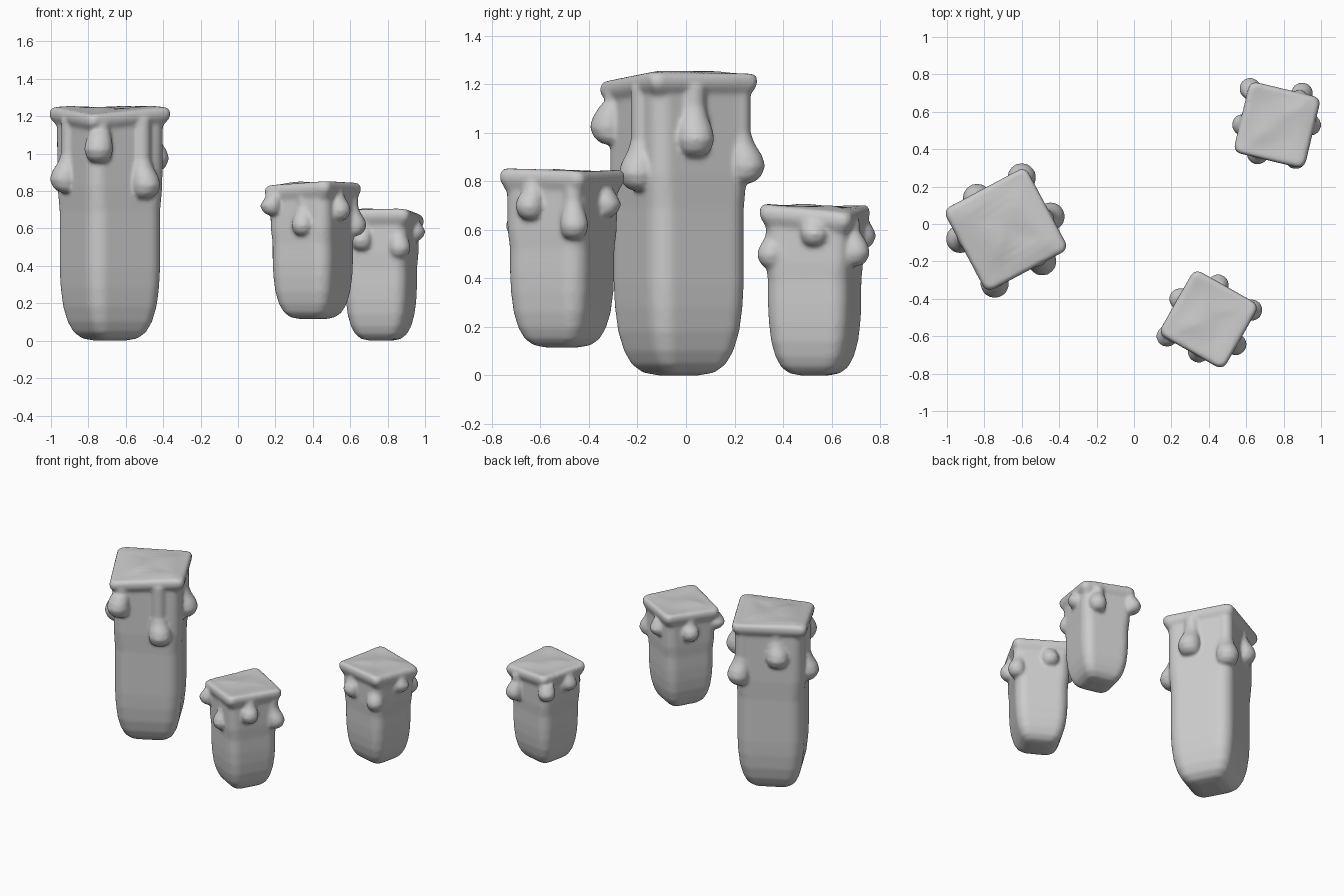
import bpy, bmesh
from math import sin, cos, pi, radians
from mathutils import Vector

if "Cube" in bpy.data.objects:
    bpy.data.objects.remove(bpy.data.objects["Cube"])


def outline(a, r, n=8):
    """Rounded square, half width a and corner radius r."""
    pts = []
    for q in range(4):
        cx, cy = [(1, 1), (-1, 1), (-1, -1), (1, -1)][q]
        for i in range(n + 1):
            t = pi / 2 * (q + i / n)
            pts.append((cx * (a - r) + r * cos(t), cy * (a - r) + r * sin(t)))
    return pts


def loft(bm, rings):
    """Bridge equal-length rings of points and cap both ends."""
    rows = [[bm.verts.new(p) for p in ring] for ring in rings]
    n = len(rows[0])
    for lo, hi in zip(rows, rows[1:]):
        for i in range(n):
            j = (i + 1) % n
            bm.faces.new((lo[i], lo[j], hi[j], hi[i]))
    bm.faces.new(rows[0][::-1])
    bm.faces.new(rows[-1])


def slab(bm, centre, angle, profile):
    """Rounded-square column from (half width, corner radius, z) rows."""
    c, s = cos(angle), sin(angle)
    loft(bm, [[(centre[0] + x * c - y * s, centre[1] + x * s + y * c, z)
               for x, y in outline(a, r)] for a, r, z in profile])


def drip(bm, centre, x, y, bottom, top, r):
    """Wax run: thin neck hugging the wall, ending in a fat bulb."""
    out = (Vector((x, y)) - Vector(centre)).normalized()
    rows = [(bottom, .3, .25), (bottom + .1 * r, .65, .2),
            (bottom + .4 * r, .92, .1), (bottom + r, 1.08, 0),
            (bottom + 1.6 * r, 1.0, .1), (bottom + 2.3 * r, .8, .35)]
    if top - .03 > bottom + 2.9 * r:
        rows += [(bottom + 2.9 * r, .72, .5), (top - .03, .72, .5)]
    rings = []
    for z, k, inward in rows:
        px, py = x - out.x * r * inward, y - out.y * r * inward
        rings.append([(px + k * r * cos(i * pi / 8), py + k * r * sin(i * pi / 8), z)
                      for i in range(16)])
    loft(bm, rings)


def candle(name, centre, deg, base, top, body, rb, cap, low, droop, r, drips):
    bm = bmesh.new()
    ang = radians(deg)
    # body with rounded foot and slightly thicker melted upper part
    k = body / .22
    foot = [(.3, 0), (.55, .012), (.72, .045), (.84, .1), (.93, .18), (.98, .28), (1, .38)]
    prof = [(body * f, rb * f, base + z * k) for f, z in foot]
    h = top - base
    prof += [(body, rb, base + h * .55), (body * 1.03, rb * .9, base + h * .66),
             (body * 1.03, rb * .8, top - .05)]
    slab(bm, centre, ang, prof)
    # overhanging melted cap
    rc = .04
    prof = [(body * .95, rc, top - .11), (body * 1.02, rc, top - .09),
            (cap - .008, rc, top - .065), (cap, rc, top - .045),
            (cap, rc, top - .018), (cap - .012, rc, top)]
    prof += [(cap * f, rc * f, top) for f in (.85, .7, .55, .4, .25, .1)]
    slab(bm, centre, ang, prof)
    for x, y, bottom in drips:
        drip(bm, centre, x, y, bottom, top - .02, r)
    # sagging corner and gentle ripples on the top
    low = Vector(low) - Vector(centre)
    for v in bm.verts:
        if v.co.z > top - .12:
            p = v.co.xy - Vector(centre)
            t = max(0, p.dot(low) / low.length_squared)
            v.co.z -= droop * t * t
            v.co.z -= .007 * (1 + sin(p.x * 22) * cos(p.y * 19 + 1))
    bmesh.ops.recalc_face_normals(bm, faces=bm.faces)
    me = bpy.data.meshes.new(name)
    bm.to_mesh(me)
    bm.free()
    ob = bpy.data.objects.new(name, me)
    bpy.context.collection.objects.link(ob)
    # fuse everything and soften the joins like wax
    m = ob.modifiers.new("fuse", 'REMESH')
    m.mode = 'VOXEL'
    m.voxel_size = .01
    m.use_smooth_shade = True
    m = ob.modifiers.new("soften", 'SMOOTH')
    m.factor = .5
    m.iterations = 8


candle("tall_candle", (-.685, -.03), 28, 0, 1.256, .222, .09, .25, (-.78, -.34), .04, .072, [
    (-.60, .25, .79), (-.84, .14, .93), (-.93, -.08, .79),
    (-.745, -.32, .95), (-.49, -.20, .76), (-.445, .04, .90)])
candle("middle_candle", (.40, -.51), -29.5, .115, .853, .178, .075, .2, (.15, -.45), .015, .055, [
    (.175, -.60, .67), (.345, -.685, .56), (.545, -.645, .64),
    (.63, -.46, .56), (.45, -.325, .65), (.245, -.40, .63)])
candle("short_candle", (.765, .53), -13.5, 0, .708, .172, .07, .196, (.98, .67), .025, .055, [
    (.62, .725, .52), (.90, .70, .45), (.945, .53, .53),
    (.865, .35, .44), (.66, .375, .48), (.58, .53, .54)])
